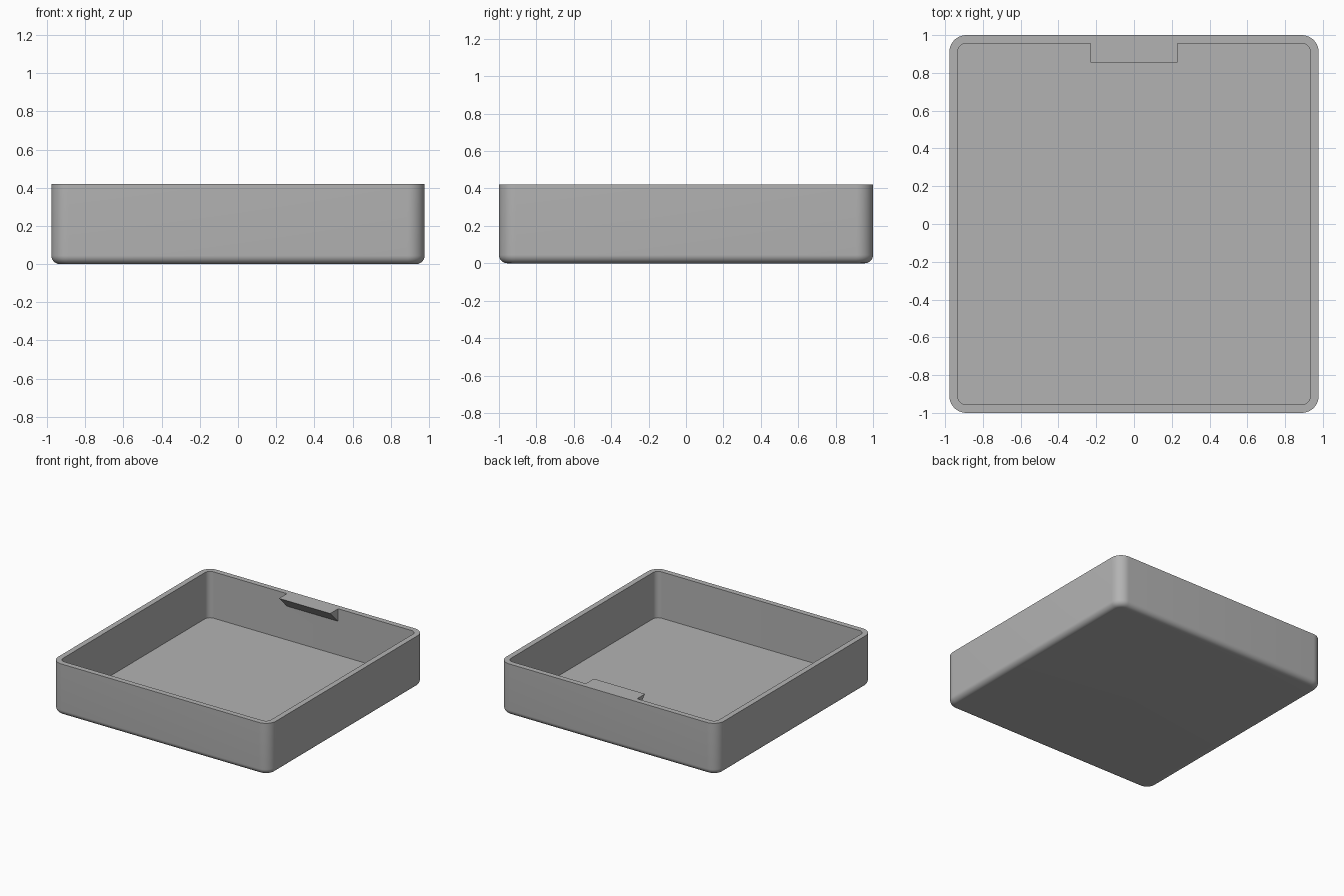
import bpy, bmesh, math

cube = bpy.data.objects.get("Cube")
if cube:
    bpy.data.objects.remove(cube, do_unlink=True)

HALF_X, HALF_Y, HEIGHT = 0.978, 1.0, 0.42
WALL, CORNER, FILLET = 0.044, 0.09, 0.045
LEDGE_HALF, LEDGE_DEPTH = 0.23, 0.102
STEPS = 10

grey = bpy.data.materials.new("plain_grey")
grey.use_nodes = True
colour = (0.45, 0.45, 0.45, 1)
grey.diffuse_color = colour
grey.node_tree.nodes["Principled BSDF"].inputs["Base Color"].default_value = colour


def make_object(name, bm):
    bmesh.ops.recalc_face_normals(bm, faces=bm.faces)
    mesh = bpy.data.meshes.new(name)
    bm.to_mesh(mesh)
    bm.free()
    mesh.materials.append(grey)
    obj = bpy.data.objects.new(name, mesh)
    bpy.context.collection.objects.link(obj)
    return obj


def rounded_ring(bm, inset, z):
    """Rounded rectangle of vertices, inset from the outer outline."""
    radius = CORNER - inset
    cx, cy = HALF_X - CORNER, HALF_Y - CORNER
    ring = []
    for quarter, (sx, sy) in enumerate([(1, 1), (-1, 1), (-1, -1), (1, -1)]):
        for i in range(STEPS + 1):
            a = (quarter + i / STEPS) * math.pi / 2
            ring.append(bm.verts.new((sx * cx + radius * math.cos(a),
                                      sy * cy + radius * math.sin(a), z)))
    return ring


# Tray shell: filleted base, outer wall, rim, inner wall, floor
profile = []
for i in range(STEPS + 1):
    a = i / STEPS * math.pi / 2
    profile.append((FILLET * (1 - math.sin(a)), FILLET * (1 - math.cos(a))))
profile += [(0, HEIGHT), (WALL, HEIGHT), (WALL, WALL)]

bm = bmesh.new()
rings = [rounded_ring(bm, inset, z) for inset, z in profile]
for low, high in zip(rings, rings[1:]):
    for i in range(len(low)):
        j = (i + 1) % len(low)
        bm.faces.new((low[i], low[j], high[j], high[i]))
bm.faces.new(rings[0])
bm.faces.new(rings[-1])
tray = make_object("tray", bm)

# Wedge-shaped ledge inside the back wall, flush with the rim
wall_y = HALF_Y - WALL
embed = WALL / 2
section = [(wall_y - LEDGE_DEPTH, HEIGHT), (wall_y + embed, HEIGHT),
           (wall_y + embed, HEIGHT - LEDGE_DEPTH), (wall_y, HEIGHT - LEDGE_DEPTH)]
bm = bmesh.new()
ends = [[bm.verts.new((x, y, z)) for y, z in section] for x in (-LEDGE_HALF, LEDGE_HALF)]
for end in ends:
    bm.faces.new(end)
for i in range(len(section)):
    j = (i + 1) % len(section)
    bm.faces.new((ends[0][i], ends[0][j], ends[1][j], ends[1][i]))
ledge = make_object("back_ledge", bm)
ledge.hide_render = True

# Fuse the ledge into the tray
union = tray.modifiers.new("fuse_ledge", 'BOOLEAN')
union.operation = 'UNION'
union.solver = 'EXACT'
union.object = ledge
bpy.ops.object.select_all(action='DESELECT')
tray.select_set(True)
bpy.context.view_layer.objects.active = tray
bpy.ops.object.modifier_apply(modifier=union.name)
bpy.data.objects.remove(ledge, do_unlink=True)
bpy.ops.object.shade_smooth_by_angle(angle=math.radians(30))
